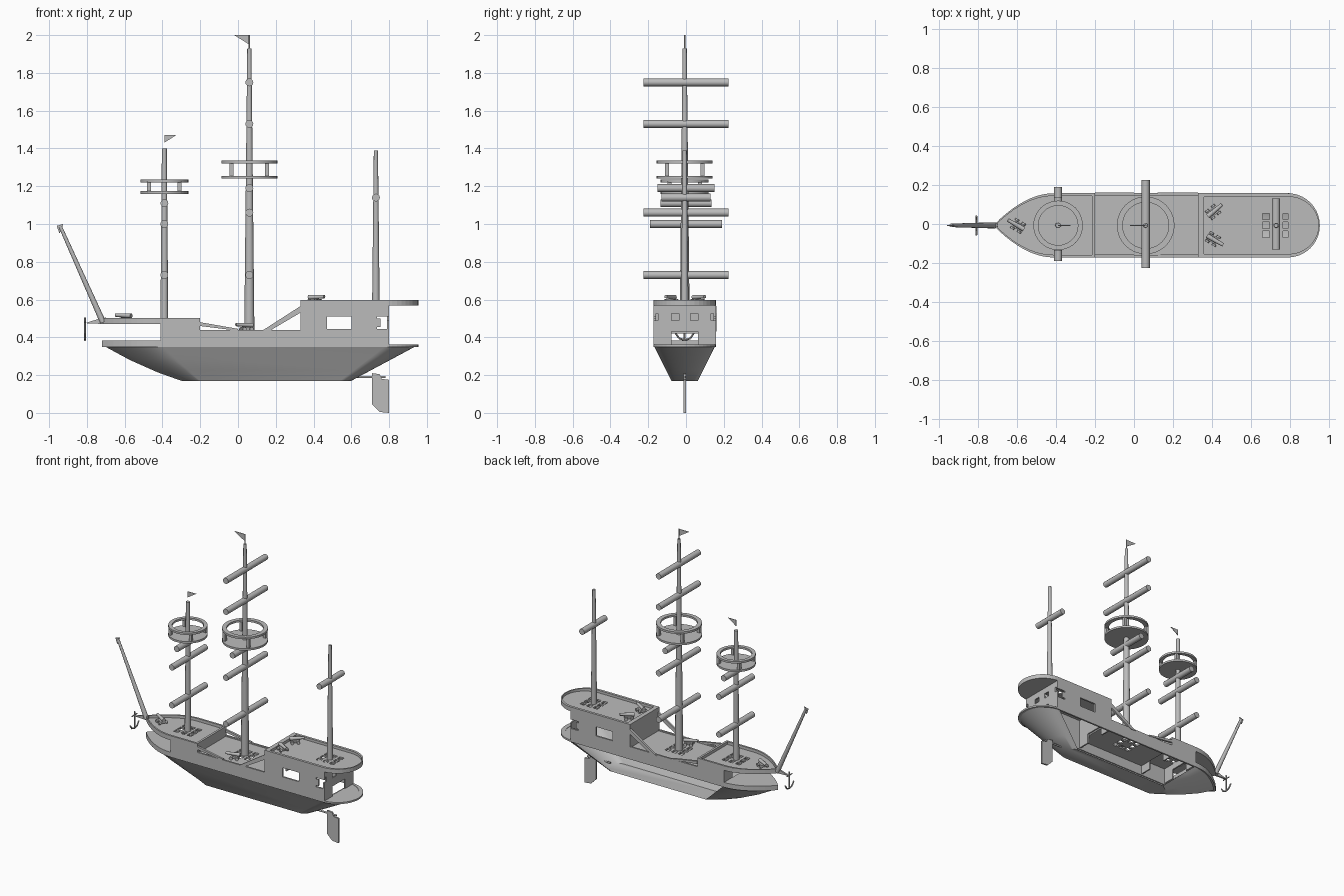
import bpy, bmesh, math
from mathutils import Vector, Matrix

cube = bpy.data.objects.get("Cube")
if cube:
    bpy.data.objects.remove(cube)

grey = bpy.data.materials.new("plain_grey")
grey.use_nodes = True
grey.diffuse_color = (0.5, 0.5, 0.5, 1)
grey.node_tree.nodes["Principled BSDF"].inputs["Base Color"].default_value = (0.5, 0.5, 0.5, 1)
CY = -0.007  # hull centre line
W = 0.165    # hull half width


def finish(name, bm, smooth=False):
    bmesh.ops.recalc_face_normals(bm, faces=bm.faces[:])
    me = bpy.data.meshes.new(name)
    bm.to_mesh(me)
    bm.free()
    me.materials.append(grey)
    if smooth:
        me.shade_smooth()
        me.set_sharp_from_angle(angle=math.radians(35))
    ob = bpy.data.objects.new(name, me)
    bpy.context.collection.objects.link(ob)
    return ob


def add_box(bm, x, y, z):
    """Box from three (low, high) ranges."""
    mid = [(a + b) / 2 for a, b in (x, y, z)]
    size = [b - a for a, b in (x, y, z)]
    bmesh.ops.create_cube(bm, size=1, matrix=Matrix.Translation(mid) @ Matrix.Diagonal((*size, 1)))


def add_rod(bm, p, q, r1, r2, sides=12):
    p, q = Vector(p), Vector(q)
    d = q - p
    m = Matrix.Translation((p + q) / 2) @ d.to_track_quat('Z', 'Y').to_matrix().to_4x4()
    bmesh.ops.create_cone(bm, cap_ends=True, segments=sides, radius1=r1, radius2=r2, depth=d.length, matrix=m)


def boxes(name, items):
    bm = bmesh.new()
    for it in items:
        add_box(bm, *it)
    return finish(name, bm)


def rod(name, p, q, r1, r2):
    bm = bmesh.new()
    add_rod(bm, p, q, r1, r2)
    return finish(name, bm, True)


def prism(name, pts, vec):
    """Polygon pushed along a vector."""
    bm = bmesh.new()
    f = bm.faces.new([bm.verts.new(p) for p in pts])
    new = bmesh.ops.extrude_face_region(bm, geom=[f])["geom"]
    bmesh.ops.translate(bm, vec=vec, verts=[v for v in new if isinstance(v, bmesh.types.BMVert)])
    return finish(name, bm)


def wall(name, pts, z0, z1, inset):
    """Thin upright band along a plan path, with its inner edge pulled to the centre line."""
    bm = bmesh.new()
    mx = sum(p[0] for p in pts) / len(pts)
    rows = []
    for x, y in pts:
        k = 1 - inset / W
        xi, yi = mx + (x - mx) * (1 - inset / 0.3), CY + (y - CY) * k
        rows.append([bm.verts.new(c) for c in ((x, y, z0), (x, y, z1), (xi, yi, z1), (xi, yi, z0))])
    for a, b in zip(rows, rows[1:] + rows[:1]):
        for i in range(4):
            j = (i + 1) % 4
            bm.faces.new((a[i], b[i], b[j], a[j]))
    return finish(name, bm)


# Plan shapes
N = 10


def bow_half(i):
    t = i / N
    return -0.72 + 0.31 * t, W * math.sin(math.pi / 2 * t ** 0.9)


def stern_half(i):
    a = math.pi / 2 * i / N
    return 0.79 + W * math.sin(a), W * math.cos(a)


def plan(half):
    return [(x, CY + w) for x, w in half] + [(x, CY - w) for x, w in reversed(half) if w > 0.001]


bow = [bow_half(i) for i in range(N + 1)]
stern = [stern_half(i) for i in range(N + 1)]
fore_plan = plan(bow + [(-0.2, W)])
poop_plan = plan([(0.33, W)] + stern)

# Lower hull: lofted bow, sides and stern, with one side left open amidships
bm = bmesh.new()
sections = []
for i, (x, w) in enumerate(bow):
    t = i / N
    sections.append(((x, w), (-0.3 + 0.1 * t, 0.07 * t), 0.015 * (1 - t)))
for i, (x, w) in enumerate(stern):
    a = math.pi / 2 * i / N
    sections.append(((x, w), (0.54 + 0.06 * math.sin(a), 0.07 * math.cos(a)), 0))
for side in (-1, 1):
    rows = []
    for top, low, bulge in sections:
        row = []
        for k in (0, 0.35, 0.7, 1):
            x = top[0] + (low[0] - top[0]) * k
            w = top[1] + (low[1] - top[1]) * k
            z = 0.36 - 0.19 * k - bulge * math.sin(math.pi * k)
            row.append(bm.verts.new((x, CY + side * w, z)))
        rows.append(row)
    for n, (a, b) in enumerate(zip(rows, rows[1:])):
        if side == 1 and n == N:
            continue
        for k in range(3):
            bm.faces.new((a[k], b[k], b[k + 1], a[k + 1]))
bottom = plan([s[1] for s in sections])
bm.faces.new([bm.verts.new((x, y, 0.17)) for x, y in bottom])
bmesh.ops.remove_doubles(bm, verts=bm.verts[:], dist=0.0005)
finish("lower_hull", bm, True)
wall("hull_rim", plan(bow + stern), 0.35, 0.362, 0.012)
prism("bow_ledge", [(x, y, 0.36) for x, y in plan(bow)], (0, 0, 0.024))
prism("stern_ledge", [(x, y, 0.352) for x, y in plan(stern)], (0, 0, 0.008))

# Upper side walls with cabin windows
for side, tag in ((1, "back"), (-1, "front")):
    y = tuple(sorted((CY + side * W, CY + side * (W - 0.012))))
    boxes(tag + "_side_wall", [
        ((-0.41, -0.2), y, (0.36, 0.5)),
        ((-0.2, 0.33), y, (0.36, 0.44)),
        ((0.33, 0.8), y, (0.36, 0.445)),
        ((0.33, 0.8), y, (0.51, 0.575)),
        ((0.33, 0.47), y, (0.445, 0.51)),
        ((0.6, 0.735), y, (0.445, 0.51)),
        ((0.735, 0.755), y, (0.455, 0.5))])
    # Sloping stair rails
    prism(tag + "_poop_stair", [(0.12, y[0], 0.43), (0.16, y[0], 0.43), (0.33, y[0], 0.53), (0.33, y[0], 0.565)],
          (0, 0.015, 0))
    prism(tag + "_fore_stair", [(-0.2, y[0], 0.46), (0, y[0], 0.435), (0, y[0], 0.445), (-0.2, y[0], 0.48)],
          (0, 0.015, 0))

# Cross walls with a low central passage
for name, x, top in (("fore_bulkhead", -0.41, 0.48), ("break_bulkhead", -0.21, 0.48),
                     ("cabin_front", 0.33, 0.575)):
    boxes(name, [((x, x + 0.01), (CY - W, CY - 0.07), (0.36, top)),
                 ((x, x + 0.01), (CY + 0.07, CY + W), (0.36, top)),
                 ((x, x + 0.01), (CY - 0.07, CY + 0.07), (0.43, top))])
rear = (0.79, 0.8)
boxes("cabin_rear", [
    (rear, (CY - W, CY - 0.07), (0.36, 0.445)), (rear, (CY + 0.07, CY + W), (0.36, 0.445)),
    (rear, (CY - W, CY + W), (0.43, 0.49)), (rear, (CY - W, CY + W), (0.525, 0.575)),
    (rear, (CY - 0.14, CY - 0.07), (0.49, 0.525)), (rear, (CY - 0.03, CY + 0.03), (0.49, 0.525)),
    (rear, (CY + 0.07, CY + 0.14), (0.49, 0.525))])

# Decks, each pierced by a grating round its mast
masts = {"fore": -0.39, "main": 0.06, "mizzen": 0.73}
main_plan = [(-0.2, CY - W), (0.33, CY - W), (0.33, CY + W), (-0.2, CY + W)]
for name, pts, z in (("fore", fore_plan, 0.47), ("main", main_plan, 0.42), ("mizzen", poop_plan, 0.568)):
    deck = prism(name + "_deck", [(x, y, z) for x, y in pts], (0, 0, 0.012))
    x0 = masts[name]
    cells = []
    for i in (-1, 0, 1):
        for j in (-1, 0, 1):
            if i or j:
                x, y = x0 + 0.052 * i, CY + 0.046 * j
                cells.append(((x - 0.017, x + 0.017), (y - 0.016, y + 0.016), (z - 0.05, z + 0.05)))
    cutter = boxes(name + "_grating_cutter", cells)
    cutter.hide_render = True
    cutter.hide_set(True)
    cut = deck.modifiers.new("grating", 'BOOLEAN')
    cut.operation = 'DIFFERENCE'
    cut.solver = 'EXACT'
    cut.object = cutter
wall("fore_bulwark", fore_plan, 0.47, 0.502, 0.014)
wall("poop_bulwark", poop_plan, 0.568, 0.598, 0.018)

# Beak, bowsprit and anchor
prism("beak", [(-0.81, CY - 0.006, 0.475), (-0.7, CY - 0.006, 0.47), (-0.7, CY - 0.006, 0.505),
               (-0.73, CY - 0.006, 0.5)], (0, 0.012, 0))
rod("bowsprit", (-0.715, CY, 0.48), (-0.94, CY, 0.985), 0.016, 0.009)
bm = bmesh.new()
add_rod(bm, (-0.81, CY, 0.385), (-0.81, CY, 0.505), 0.005, 0.005, 8)
add_rod(bm, (-0.81, CY - 0.03, 0.48), (-0.81, CY + 0.03, 0.48), 0.004, 0.004, 8)
arc = [(-0.81, CY + 0.05 * math.sin(a), 0.435 - 0.05 * math.cos(a)) for a in (-1.3, -0.65, 0, 0.65, 1.3)]
for a, b in zip(arc, arc[1:]):
    add_rod(bm, a, b, 0.005, 0.005, 8)
finish("anchor", bm)

# Masts
for name, z0, z1, r0, r1 in (("fore", 0.47, 1.4, 0.021, 0.013), ("main", 0.42, 1.93, 0.027, 0.011),
                             ("mizzen", 0.57, 1.39, 0.02, 0.011)):
    x = masts[name]
    rod(name + "_mast", (x, CY, z0), (x, CY, z1), r0, r1)
rod("main_flagpole", (0.06, CY, 1.92), (0.06, CY, 2), 0.004, 0.004)

# Yards: mast, height, half length
for name, z, h in (("main", 0.73, 0.225), ("main", 1.06, 0.225), ("main", 1.19, 0.15), ("main", 1.53, 0.225),
                   ("main", 1.75, 0.225), ("fore", 0.73, 0.19), ("fore", 1.0, 0.19), ("fore", 1.11, 0.135),
                   ("mizzen", 1.14, 0.13)):
    x = masts[name]
    rod(name + "_yard", (x, -h, z), (x, h, z), 0.021, 0.021)

# Crow's nests: floor disc, posts and top ring
for name, z0, z1, r in (("main", 1.24, 1.335, 0.148), ("fore", 1.16, 1.235, 0.127)):
    x = masts[name]
    rod_floor = bmesh.new()
    add_rod(rod_floor, (x, CY, z0), (x, CY, z0 + 0.014), r, r, 40)
    finish(name + "_nest_floor", rod_floor, True)
    bm = bmesh.new()
    for i in range(4):
        a = math.pi / 4 + i * math.pi / 2
        px, py = x + 0.9 * r * math.cos(a), CY + 0.9 * r * math.sin(a)
        add_box(bm, (px - 0.01, px + 0.01), (py - 0.01, py + 0.01), (z0 + 0.01, z1 - 0.01))
    finish(name + "_nest_posts", bm)
    bm = bmesh.new()
    prof = [bm.verts.new((x + rr, CY, zz)) for rr, zz in
            ((r, z1 - 0.014), (r, z1), (r * 0.8, z1), (r * 0.8, z1 - 0.014))]
    edges = [bm.edges.new((prof[i], prof[(i + 1) % 4])) for i in range(4)]
    bmesh.ops.spin(bm, geom=prof + edges, cent=(x, CY, 0), axis=(0, 0, 1), angle=math.tau, steps=40,
                   use_merge=True)
    bmesh.ops.remove_doubles(bm, verts=bm.verts[:], dist=0.0005)
    finish(name + "_nest_ring", bm, True)

# Flags
for name, pts in (("main_flag", ((0.06, 1.95), (0.06, 2), (-0.02, 2))),
                  ("fore_flag", ((-0.39, 1.43), (-0.39, 1.472), (-0.325, 1.472))),
                  ("bow_flag", ((-0.945, 0.95), (-0.96, 0.99), (-0.925, 1.0)))):
    prism(name, [(x, CY - 0.002, z) for x, z in pts], (0, 0.004, 0))

# Cannons: barrel, carriage and wheels
for name, loc, turn in (("bow_cannon", (-0.6, CY, 0.482), 150), ("deck_cannon", (0.04, -0.1, 0.432), 200),
                        ("poop_cannon_back", (0.41, 0.065, 0.58), 40),
                        ("poop_cannon_front", (0.41, -0.08, 0.58), -30)):
    bm = bmesh.new()
    add_rod(bm, (-0.04, 0, 0.032), (0.055, 0, 0.036), 0.013, 0.009)
    add_box(bm, (-0.035, 0.02), (-0.018, 0.018), (0.008, 0.022))
    for wx in (-0.025, 0.015):
        for s in (-1, 1):
            add_rod(bm, (wx, s * 0.019, 0.011), (wx, s * 0.029, 0.011), 0.011, 0.011)
    bm.transform(Matrix.Translation(loc) @ Matrix.Rotation(math.radians(turn), 4, 'Z'))
    finish(name, bm, True)

# Rudder
prism("rudder", [(x, CY - 0.006, z) for x, z in ((0.71, 0.045), (0.75, 0.005), (0.8, 0), (0.8, 0.175),
                                                (0.76, 0.18), (0.75, 0.205), (0.71, 0.21))], (0, 0.012, 0))
rod("rudder_stock", (0.6, CY, 0.19), (0.78, CY, 0.19), 0.006, 0.006)
